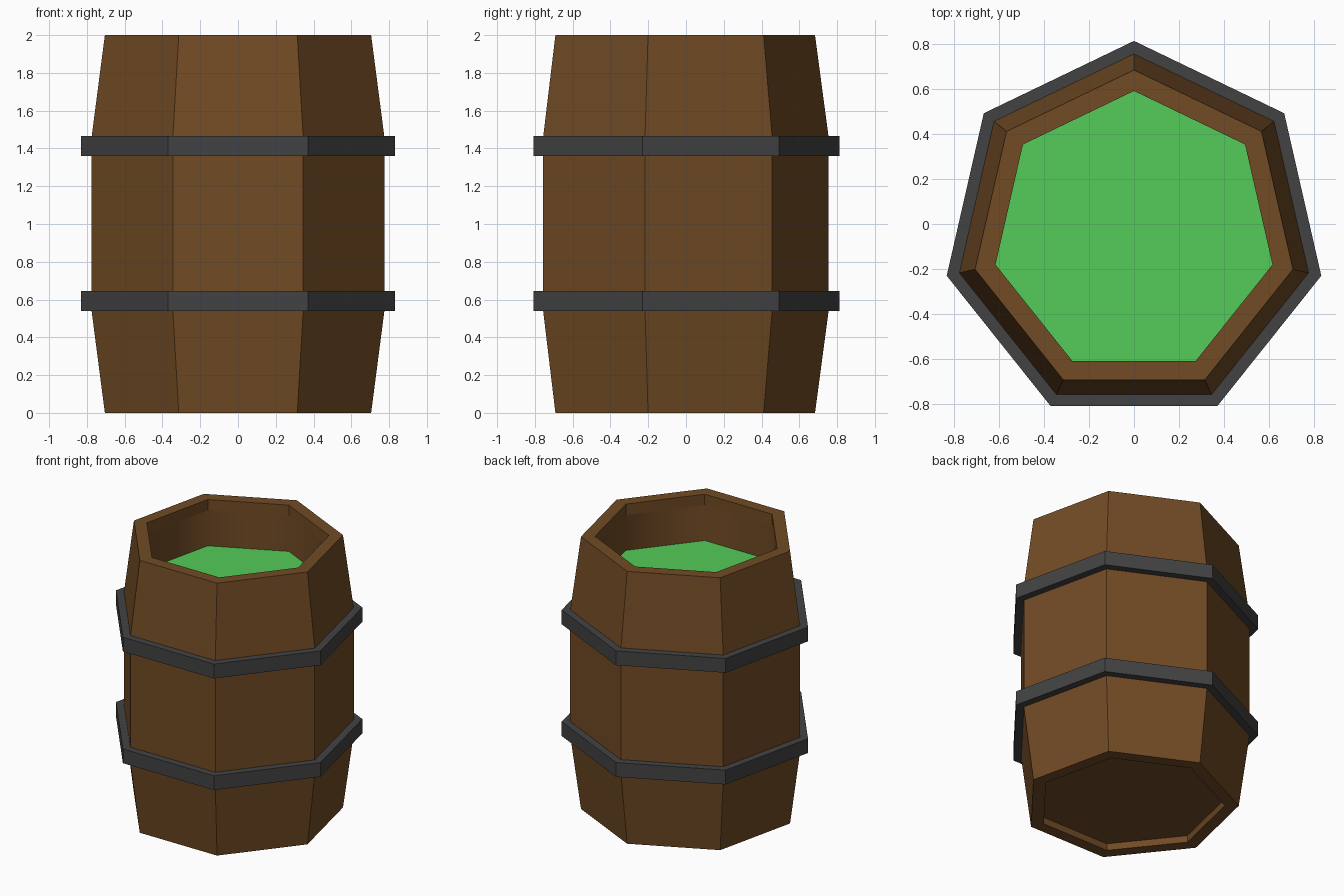
import bpy, bmesh
from math import pi, sin, cos

if "Cube" in bpy.data.objects:
    bpy.data.objects.remove(bpy.data.objects["Cube"])

SIDES = 7
Y_OFF = -0.04  # a heptagon's bounds are off its centre


def material(name, rgb):
    m = bpy.data.materials.new(name)
    m.diffuse_color = (*rgb, 1)
    m.use_nodes = True
    m.node_tree.nodes["Principled BSDF"].inputs["Base Color"].default_value = m.diffuse_color
    return m


def turned(name, profile, mat, closed=False, caps=(False, False), smooth_band=None):
    """Sweep an (r, z) profile round a seven-sided ring, point towards +y."""
    bm = bmesh.new()
    rings = [[bm.verts.new((r * sin(2 * pi * i / SIDES), r * cos(2 * pi * i / SIDES) + Y_OFF, z))
              for i in range(SIDES)] for r, z in profile]
    pairs = list(zip(rings, rings[1:]))
    if closed:
        pairs.append((rings[-1], rings[0]))
    for k, (a, b) in enumerate(pairs):
        for i in range(SIDES):
            j = (i + 1) % SIDES
            f = bm.faces.new((a[j], a[i], b[i], b[j]))
            f.smooth = k == smooth_band
    if caps[0]:
        bm.faces.new(rings[0])
    if caps[1]:
        bm.faces.new(reversed(rings[-1]))
    me = bpy.data.meshes.new(name)
    bm.to_mesh(me)
    bm.free()
    me.materials.append(mat)
    ob = bpy.data.objects.new(name, me)
    bpy.context.collection.objects.link(ob)
    return ob


wood = material("wood", (0.165, 0.07, 0.018))
iron = material("iron", (0.055, 0.055, 0.056))
green = material("green", (0.09, 0.6, 0.1))

# Staved body: recessed base, bulging outside, rim, inner wall down to the liquid
turned("barrel_body",
       [(0.63, 0.05), (0.63, 0), (0.723, 0), (0.795, 0.54), (0.795, 1.46),
        (0.723, 2), (0.63, 2), (0.63, 1.92), (0.63, 1.66)],
       wood, caps=(True, False), smooth_band=7)

# Liquid surface
turned("liquid", [(0.63, 1.66)], green, caps=(False, True))

# Two hoops
for name, z in (("lower_hoop", 0.54), ("upper_hoop", 1.36)):
    turned(name, [(0.785, z), (0.852, z), (0.852, z + 0.105), (0.785, z + 0.105)],
           iron, closed=True)
